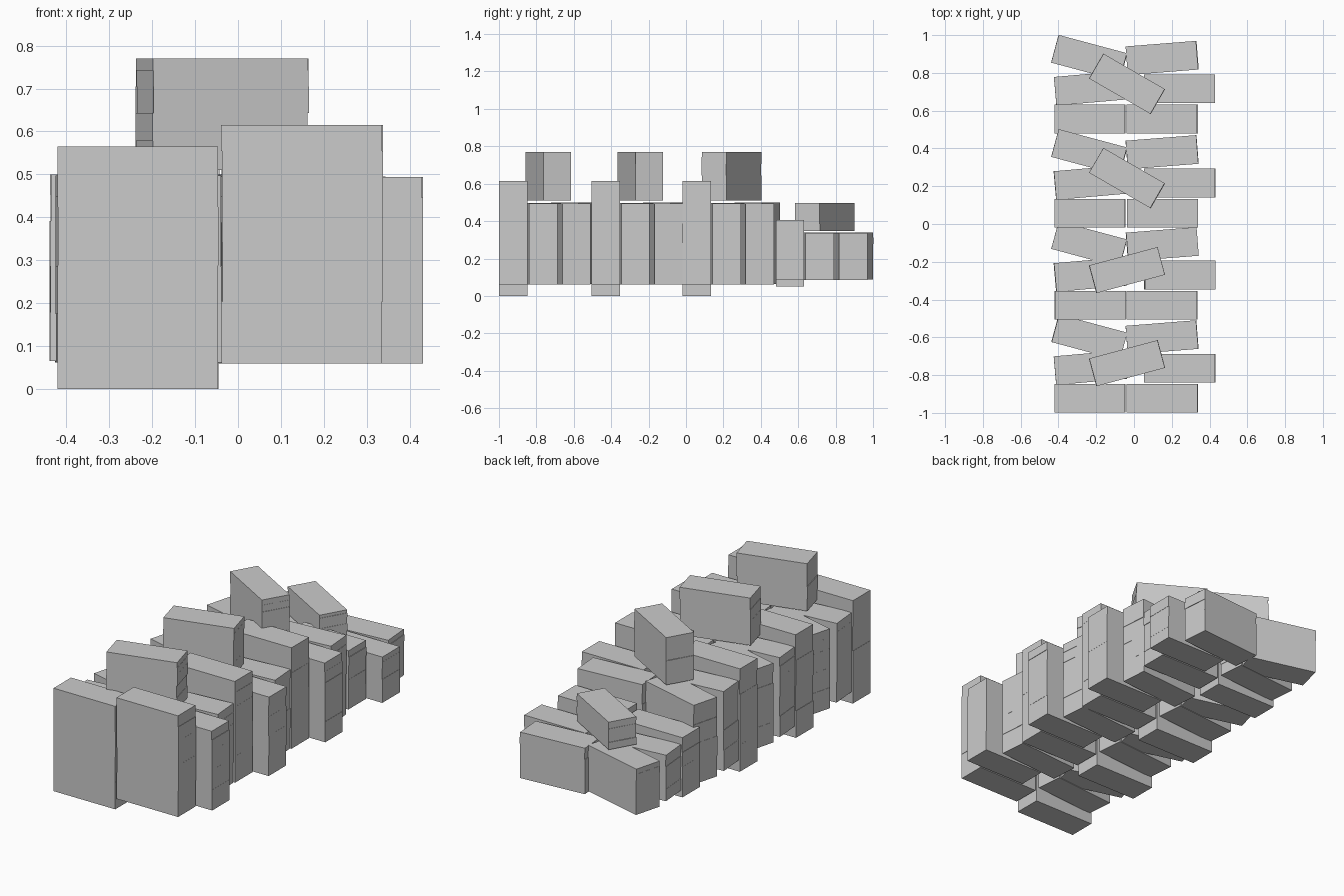
import bpy, bmesh, random
from math import radians
from mathutils import Matrix, Vector

random.seed(4)
default = bpy.data.objects.get("Cube")
if default:
    bpy.data.objects.remove(default, do_unlink=True)

grey = bpy.data.materials.new("plain grey")
grey.use_nodes = True
colour = (0.6, 0.6, 0.6, 1)
grey.diffuse_color = colour
grey.node_tree.nodes["Principled BSDF"].inputs["Base Color"].default_value = colour

LENGTH, WIDTH = 0.374, 0.152
LAYERS = (0.26, 0.25, 0.24, 0.14, 0.11)   # share of the height, bottom to top


def add_stack(name, x, y, low, high, angle, slip):
    """A pile of slabs, each slipped slightly lengthwise."""
    bm = bmesh.new()
    z = low
    for share in LAYERS:
        height = share * (high - low)
        shift = random.uniform(-slip, slip)
        size = Matrix.Diagonal((LENGTH, WIDTH, height, 1))
        place = Matrix.Translation((shift, 0, z + height / 2))
        bmesh.ops.create_cube(bm, size=1, matrix=place @ size)
        z += height
    mesh = bpy.data.meshes.new(name)
    bm.to_mesh(mesh)
    bm.free()
    mesh.materials.append(grey)
    ob = bpy.data.objects.new(name, mesh)
    ob.location = (x, y, 0)
    ob.rotation_euler.z = radians(angle)
    bpy.context.collection.objects.link(ob)


# name, x, y from the group's front, bottom, top, turn
STACKS = (
    ("front_right_stack", -0.232, 0.077, 0.0, 0.565, 0),
    ("front_left_stack", 0.149, 0.077, 0.06, 0.615, 0),
    ("middle_right_stack", -0.231, 0.24, 0.062, 0.497, 5),
    ("middle_left_stack", 0.242, 0.237, 0.06, 0.494, 0),
    ("back_right_stack", -0.237, 0.40, 0.065, 0.50, -15),
    ("back_left_stack", 0.149, 0.40, 0.06, 0.495, 4.5),
)

# front edge, base height, height scale, turn of the top pile
GROUPS = (
    (-1.0, 0, 1, 15),
    (-0.507, 0, 1, 15),
    (-0.02, 0, 1, -30),
    (0.479, 0.05, 0.58, -30),
)

for number, (front, base, scale, turn) in enumerate(GROUPS, 1):
    top = ("top_stack", -0.037, 0.263, 0.51, 0.77, turn)
    for name, x, y, low, high, angle in STACKS + (top,):
        add_stack(f"{name}_{number}", x, front + y, base + low * scale,
                  base + high * scale, angle, 0.002)
